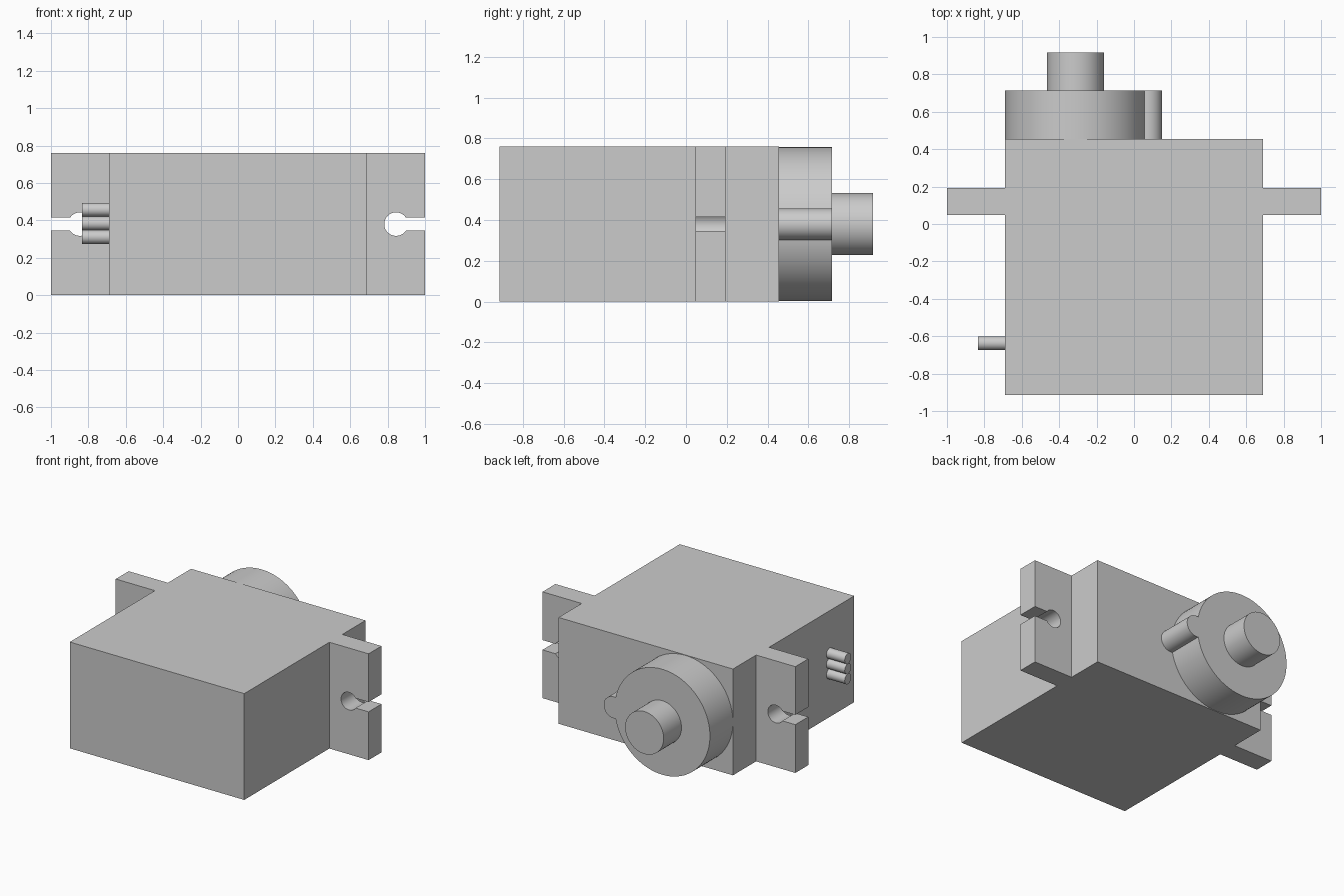
import bpy, bmesh
from math import sin, cos, pi, asin, acos, sqrt, atan2, radians

if "Cube" in bpy.data.objects:
    bpy.data.objects.remove(bpy.data.objects["Cube"], do_unlink=True)

grey = bpy.data.materials.new("light grey")
grey.use_nodes = True
colour = (0.6, 0.6, 0.6, 1)
grey.diffuse_color = colour
grey.node_tree.nodes["Principled BSDF"].inputs["Base Color"].default_value = colour

HEIGHT = 0.76
MID = HEIGHT / 2
SIDE = 0.69


def arc(u, v, r, start, end, steps):
    return [(u + r * cos(start + (end - start) * i / steps),
             v + r * sin(start + (end - start) * i / steps)) for i in range(steps + 1)]


def circle(u, v, r, steps=64):
    return arc(u, v, r, 0, 2 * pi, steps)[:-1]


def extrude(name, outline, start, end, axis="y"):
    """Solid from a flat outline: (x, z) swept along y, or (y, z) swept along x."""
    place = (lambda u, v, w: (u, w, v)) if axis == "y" else (lambda u, v, w: (w, u, v))
    bm = bmesh.new()
    rings = [[bm.verts.new(place(u, v, w)) for u, v in outline] for w in (start, end)]
    for ring in rings:
        bm.faces.new(ring)
    n = len(outline)
    for i in range(n):
        j = (i + 1) % n
        bm.faces.new((rings[0][i], rings[0][j], rings[1][j], rings[1][i]))
    bmesh.ops.recalc_face_normals(bm, faces=bm.faces)
    mesh = bpy.data.meshes.new(name)
    bm.to_mesh(mesh)
    bm.free()
    mesh.materials.append(grey)
    obj = bpy.data.objects.new(name, mesh)
    bpy.context.collection.objects.link(obj)
    bpy.ops.object.select_all(action="DESELECT")
    obj.select_set(True)
    bpy.context.view_layer.objects.active = obj
    bpy.ops.object.shade_smooth_by_angle(angle=radians(30))
    return obj


# Main housing
extrude("housing", [(-SIDE, 0), (SIDE, 0), (SIDE, HEIGHT), (-SIDE, HEIGHT)], -0.915, 0.455)

# Mounting tabs with open keyhole slots, one on each side
slot, hole, hole_x = 0.035, 0.063, 0.845
a = asin(slot / hole)
keyhole = arc(hole_x, MID, hole, a, 2 * pi - a, 40)
for name, side in (("left_mounting_tab", 1), ("right_mounting_tab", -1)):
    outline = [(SIDE, 0), (SIDE, HEIGHT), (1, HEIGHT), (1, MID + slot)]
    outline += keyhole + [(1, MID - slot), (1, 0)]
    extrude(name, [(side * x, z) for x, z in outline], 0.047, 0.193)

# Gear cover: a large disc merged with a small round lobe
cx, R = -0.313, 0.377
lx, r = 0.073, 0.077
d = lx - cx
meet = (d * d + R * R - r * r) / (2 * d)
rise = sqrt(R * R - meet * meet)
t = acos(meet / R)
u = atan2(rise, meet - d)
cover = arc(cx, MID, R, t, 2 * pi - t, 96) + arc(lx, MID, r, -u, u, 32)[1:-1]
extrude("gear_cover", cover, 0.455, 0.715)

# Output shaft
extrude("output_shaft", circle(cx, MID, 0.152), 0.715, 0.917)

# Three wire stubs on the right side
for i in range(3):
    extrude(f"wire_{i + 1}", circle(-0.637, MID + 0.073 * (i - 1) + 0.004, 0.0365, 32),
            -0.835, -SIDE, axis="x")
